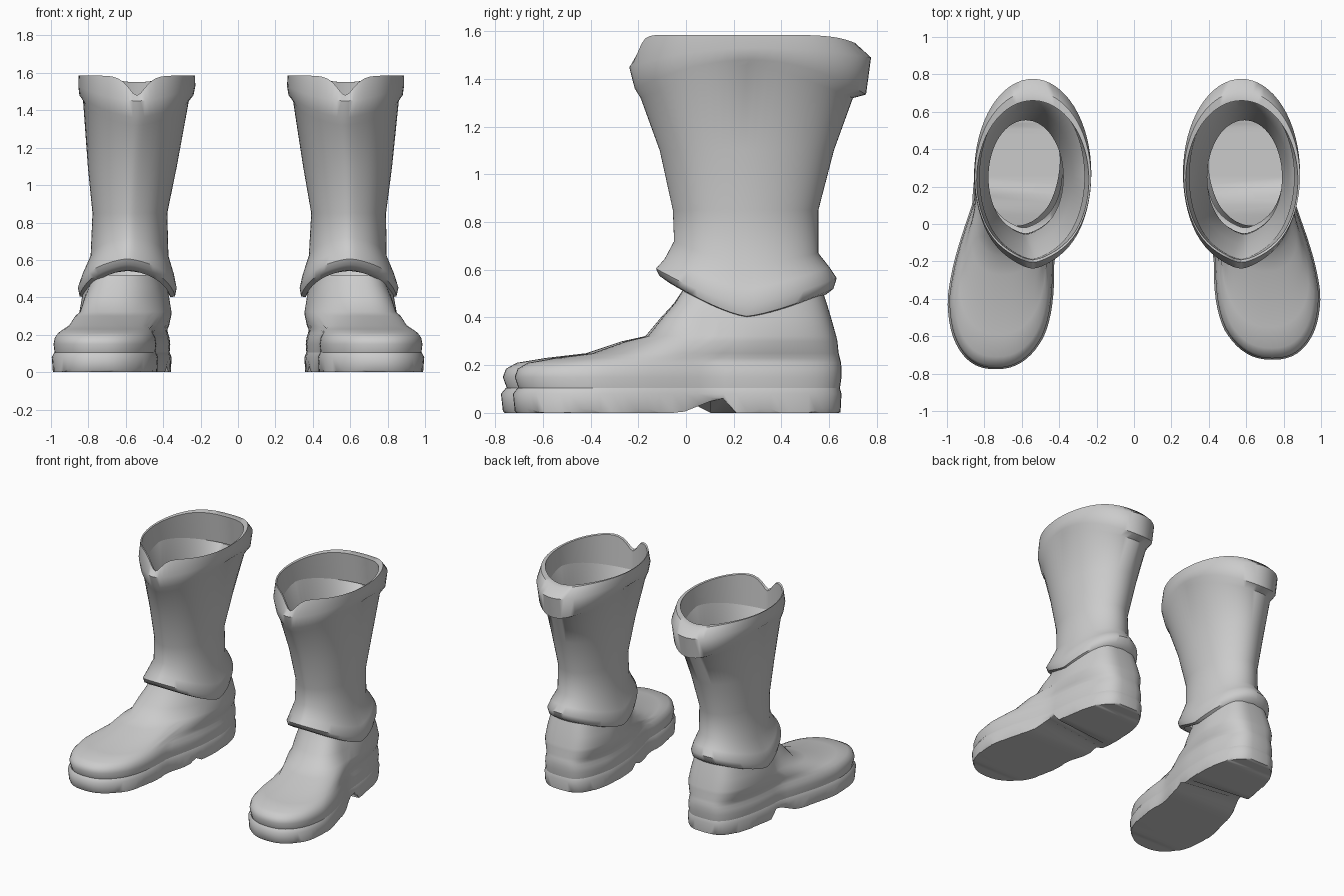
import bpy, bmesh
from math import sin, cos, pi, exp, radians

cube = bpy.data.objects.get("Cube")
if cube:
    bpy.data.objects.remove(cube)

grey = bpy.data.materials.new("grey_leather")
grey.use_nodes = True
GREY = (0.6, 0.6, 0.6, 1)
grey.diffuse_color = GREY
grey.node_tree.nodes["Principled BSDF"].inputs["Base Color"].default_value = GREY

HALF = 40      # steps from heel to toe along one side of the foot
AROUND = 64    # steps around the shaft

# Plan of the foot: y, centre line, half width
PLAN = [(-.78, .74, .35), (-.6, .725, .34), (-.4, .715, .31), (-.2, .695, .27),
        (.1, .615, .255), (.35, .598, .275), (.66, .59, .28)]

# Foot upper: height, back, front, width factor
UPPER = [(.1, .645, -.75, .955), (.15, .652, -.768, .97), (.185, .652, -.755, .95),
         (.21, .65, -.71, .91), (.23, .645, -.59, .89), (.25, .64, -.42, .9),
         (.3, .635, -.27, .92), (.322, .63, -.17, .91), (.4, .608, -.105, .86),
         (.46, .59, -.05, .8), (.52, .57, -.01, .75)]

# Shaft rings: centre x, half width, front y, back y, then height at front, side, back
SHAFT = [(.59, .205, -.02, .575, .54, .46, .52),
         (.59, .228, -.07, .585, .545, .4, .495),
         (.592, .255, -.112, .618, .575, .405, .52),
         (.592, .264, -.126, .632, .605, .45, .565),
         (.587, .245, -.09, .602, .645, .52, .61),
         (.58, .208, -.05, .555, .72, .62, .67),
         (.578, .2, -.055, .555, .85, .85, .85),
         (.565, .238, -.11, .62, 1.1, 1.1, 1.1),
         (.545, .284, -.19, .7, 1.32, 1.46, 1.32)]
CUFF = [(.543, .305, -.215, .755, 1.36, 1.48, 1.335),
        (.541, .313, -.238, .776, 1.45, 1.53, 1.49)]
RIM = [(.541, .311, -.205, .71, 1.48, 1.585, 1.55),
       (.541, .3, -.19, .66, 1.47, 1.58, 1.55)]
# Inner side of the fold, meeting the shaft
FOLD = (.545, .28, -.185, .69, 1.33, 1.45, 1.33)


def plan(y):
    for (y0, c0, w0), (y1, c1, w1) in zip(PLAN, PLAN[1:]):
        if y <= y1:
            t = max(0, (y - y0) / (y1 - y0))
            return c0 + (c1 - c0) * t, w0 + (w1 - w0) * t
    return PLAN[-1][1:]


def foot_ring(z, back, front, width):
    """Outline from heel to toe on the outer side and back on the inner side."""
    points = []
    for i in range(2 * HALF):
        a = pi * i / HALF
        y = (back + front) / 2 + (back - front) / 2 * cos(a)
        c, w = plan(y)
        side = 1 if i < HALF else -1
        roundness = .7 - .12 * cos(a)
        points.append((c + side * w * width * abs(sin(a)) ** roundness, y, z))
    return points


def shaft_ring(row, lean, front_power=1.35, back_power=1.35):
    """Egg-shaped ring, pinched at the front, whose height dips or rises."""
    cx, rx, y0, y1, zf, zs, zb = row
    points = []
    for i in range(AROUND):
        a = 2 * pi * i / AROUND
        a = a - 2 * pi if a > pi else a
        k = cos(a)
        x = rx * sin(a) * (1 - .35 * exp(-(a / .45) ** 2))
        z = zs + (zf - zs) * k ** front_power if k > 0 else zs + (zb - zs) * (-k) ** back_power
        points.append((cx + lean * (z - .4) + x, (y0 + y1) / 2 - (y1 - y0) / 2 * k, z))
    return points


def tread_height(x, y):
    """Arch rising towards the slanted front of the heel block."""
    heel = .13 + .22 * (x - .6)
    return 0 if y < -.02 or y > heel else .06 * min(1, (y + .02) / .15)


def build(name, rings, side, toe, closed=False):
    bm = bmesh.new()
    loops = [[bm.verts.new((side * x, y * toe if y < 0 else y, z)) for x, y, z in ring]
             for ring in rings]
    n = len(loops[0])
    for low, high in zip(loops, loops[1:]):
        for i in range(n):
            j = (i + 1) % n
            bm.faces.new((low[i], low[j], high[j], high[i]))
    if closed:
        b = loops[0]
        for i in range(n // 2):
            quad = (b[i], b[i + 1], b[(n - i - 1) % n], b[-i % n])
            bm.faces.new(list(dict.fromkeys(quad)))
    bmesh.ops.recalc_face_normals(bm, faces=bm.faces)
    mesh = bpy.data.meshes.new(name)
    bm.to_mesh(mesh)
    bm.free()
    mesh.materials.append(grey)
    ob = bpy.data.objects.new(name, mesh)
    bpy.context.collection.objects.link(ob)
    bpy.ops.object.select_all(action="DESELECT")
    ob.select_set(True)
    bpy.context.view_layer.objects.active = ob
    bpy.ops.object.shade_smooth_by_angle(angle=radians(50))


def boot(label, side, toe, lean):
    # Sole with arch, heel block and scalloped tread edge
    base = [(x, y, tread_height(x, y)) for x, y, _ in foot_ring(0, .64, -.76, .97)]
    edge = [(x, y, tread_height(x, y) + .02 * max(0, sin(24 * y)))
            for x, y, _ in foot_ring(0, .648, -.768, .985)]
    lip = [foot_ring(.08, .652, -.776, 1), foot_ring(.105, .645, -.755, .96)]
    build(label + "_sole", [base, edge] + lip, side, toe, True)
    # Foot upper
    build(label + "_foot", [foot_ring(*row) for row in UPPER], side, toe)
    # Open shaft with ankle collar, folded cuff and notched rim
    rings = [shaft_ring(row, lean) for row in SHAFT]
    rings += [shaft_ring(row, lean, 2, 2) for row in CUFF]
    rings += [shaft_ring(row, lean, 25, 6) for row in RIM]
    rings.append(shaft_ring(FOLD, lean))
    build(label + "_shaft", rings, side, 1)


boot("right_boot", -1, 1, 0)
boot("left_boot", 1, .935, .03)
